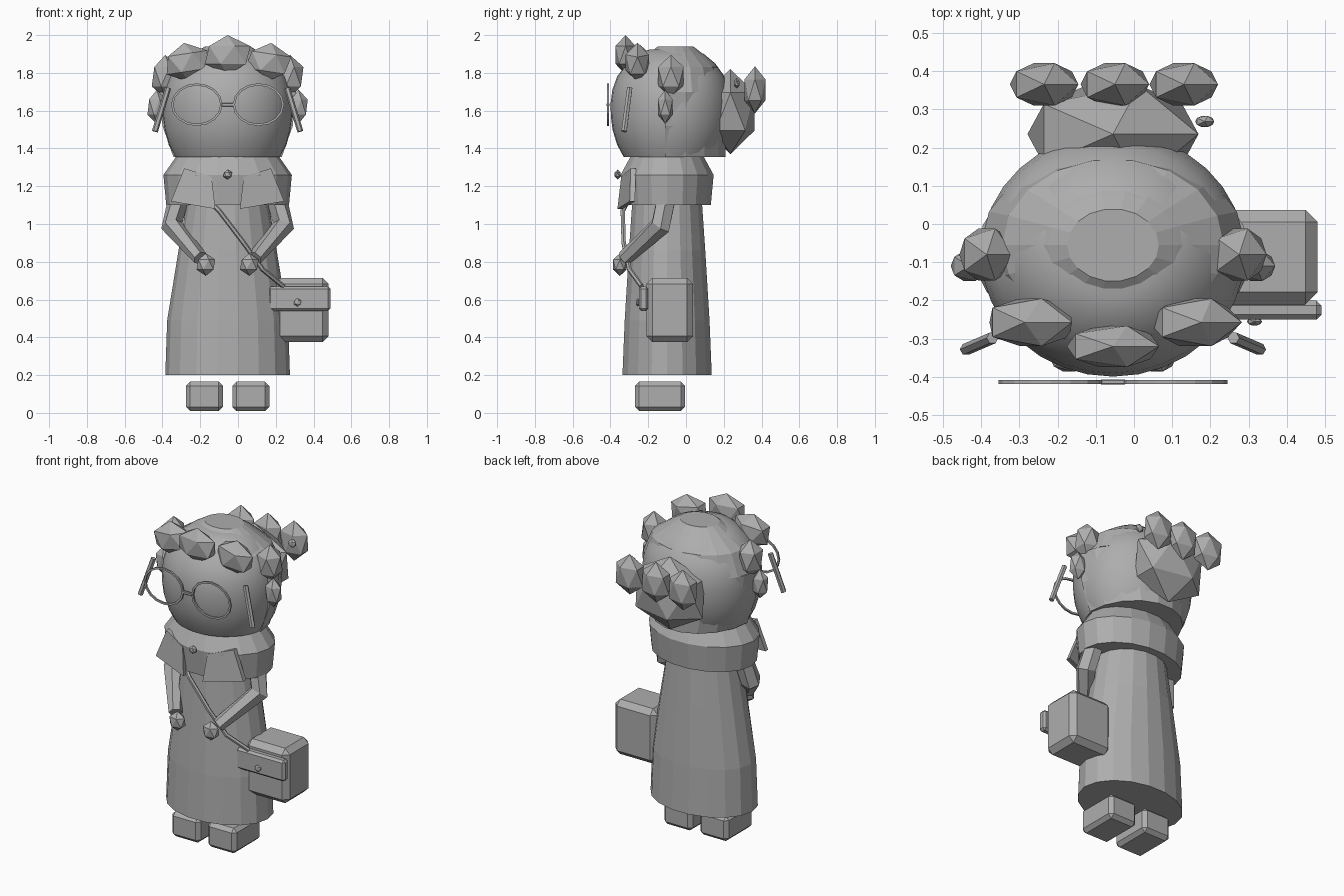
import bpy, bmesh, math
from mathutils import Vector

if "Cube" in bpy.data.objects:
    bpy.data.objects.remove(bpy.data.objects["Cube"])

CX = -0.055  # the figure's own centre line
grey = bpy.data.materials.new("plain_grey")
grey.diffuse_color = (0.42, 0.42, 0.42, 1)
grey.use_nodes = True
grey.node_tree.nodes["Principled BSDF"].inputs["Base Color"].default_value = grey.diffuse_color


def finish(name, bm, smooth=None):
    bmesh.ops.recalc_face_normals(bm, faces=bm.faces)
    me = bpy.data.meshes.new(name)
    bm.to_mesh(me)
    bm.free()
    ob = bpy.data.objects.new(name, me)
    bpy.context.collection.objects.link(ob)
    me.materials.append(grey)
    if smooth:
        bpy.context.view_layer.objects.active = ob
        ob.select_set(True)
        bpy.ops.object.shade_smooth_by_angle(angle=math.radians(smooth))
        ob.select_set(False)
    return ob


def skin(name, rings, smooth=None):
    """Join equal-length closed rings into a capped solid."""
    bm = bmesh.new()
    rows = [[bm.verts.new(p) for p in r] for r in rings]
    n = len(rows[0])
    for a, b in zip(rows, rows[1:]):
        for i in range(n):
            j = (i + 1) % n
            bm.faces.new((a[i], a[j], b[j], b[i]))
    bm.faces.new(rows[0])
    bm.faces.new(rows[-1])
    return finish(name, bm, smooth)


def lathe(name, cy, profile, segs, back_only=False, smooth=None):
    """Elliptical lathe; profile rows are z, x radius, y radius."""
    if back_only:
        angles = [math.pi * i / segs for i in range(segs + 1)]
    else:
        angles = [math.tau * i / segs for i in range(segs)]
    return skin(name, [[(CX + rx * math.cos(a), cy + ry * math.sin(a), z)
                        for a in angles] for z, rx, ry in profile], smooth)


def gem(name, pos, size, tilt=0):
    bm = bmesh.new()
    bmesh.ops.create_icosphere(bm, subdivisions=1, radius=1)
    ob = finish(name, bm)
    ob.location, ob.scale, ob.rotation_euler = pos, size, (0, tilt, 0)
    return ob


def box(name, lo, hi, bevel):
    bm = bmesh.new()
    bmesh.ops.create_cube(bm, size=1)
    lo, hi = Vector(lo), Vector(hi)
    for v in bm.verts:
        v.co = (lo + hi) / 2 + v.co * (hi - lo)
    bmesh.ops.bevel(bm, geom=bm.edges[:], offset=bevel, segments=1, affect='EDGES')
    return finish(name, bm)


def tube(name, path, radii, sides=6):
    """Straight-segment limb with a polygon cross-section."""
    pts = [Vector(p) for p in path]
    rings = []
    for i, p in enumerate(pts):
        d = (pts[min(i + 1, len(pts) - 1)] - pts[max(i - 1, 0)]).normalized()
        u = d.cross(Vector((0, 1, 0.01))).normalized()
        w = d.cross(u)
        rings.append([p + radii[i] * (math.cos(t) * u + math.sin(t) * w)
                      for t in (math.tau * k / sides for k in range(sides))])
    return skin(name, rings)


# Dress and shoulder cape
lathe("dress", -0.10, [(0.2, .33, .24), (0.49, .32, .228), (0.86, .26, .205),
                       (1.12, .215, .187), (1.3, .19, .17)], 18)
lathe("cape", -0.10, [(1.10, .325, .235), (1.26, .34, .25), (1.36, .27, .195)], 18)

# Head, hair shell behind it and crown on top
lathe("head", -0.08, [(1.355, .28, .25), (1.42, .312, .285), (1.50, .335, .309),
                      (1.57, .344, .318), (1.64, .345, .319), (1.71, .335, .31),
                      (1.78, .308, .285), (1.85, .255, .235), (1.90, .19, .175),
                      (1.925, .12, .11)], 32, smooth=35)
lathe("back_hair", -0.11, [(1.355, .287, .325), (1.52, .345, .325), (1.70, .362, .315)],
      9, back_only=True)
lathe("crown_hair", -0.055, [(1.70, .345, .255), (1.83, .29, .225), (1.91, .17, .135),
                             (1.94, .12, .095)], 18)

# Curls around the forehead and temples
gem("front_curl", (CX, -.32, 1.895), (.135, .063, .105))
for s in (-1, 1):
    gem("forehead_curl", (CX + s * .215, -.257, 1.855), (.13, .073, .105), s * .15)
    gem("side_curl", (CX + s * .33, -.08, 1.78), (.08, .08, .115))
    gem("lower_side_curl", (CX + s * .375, -.11, 1.62), (.055, .046, .09))

# Bun with three curls and a bead
gem("bun", (CX, .235, 1.595), (.25, .15, .225))
for x in (-.235, -.05, .13):
    gem("bun_curl", (x, .365, 1.71), (.10, .065, .125))
gem("bun_bead", (.185, .268, 1.745), (.028, .017, .028))

for s in (-1, 1):
    # Glasses rim and temple bar
    cx, segs = CX + s * .163, 16
    rim = []
    for i in range(segs + 1):
        a = math.tau * i / segs
        c, q = math.cos(a), math.sin(a)
        rim.append([(cx + (.13 + d) * c, -.413 + e, 1.632 + (.107 + d) * q)
                    for d, e in ((-.006, -.005), (.006, -.005), (.006, .005), (-.006, .005))])
    skin("glasses_rim", rim)
    tube("glasses_temple", [(CX + s * .315, -.298, 1.72), (CX + s * .385, -.328, 1.49)],
         [.016, .016], 6)

    # Arms and hands
    tube("arm", [(CX + s * .245, -.09, 1.20), (CX + s * .295, -.135, .99),
                 (CX + s * .145, -.325, .82)], [.055, .058, .040], 6)
    gem("hand", (CX + s * .115, -.35, .785), (.055, .042, .06))

    # Collar flaps lying over the cape
    quad = [(.23, -.285, 1.295), (.085, -.335, 1.25), (.065, -.355, 1.08), (.30, -.29, 1.12)]
    skin("collar_flap", [[(CX + s * x, y + o, z) for x, y, z in quad] for o in (-.008, .02)])

    # Shoes
    fx = CX + s * .123
    box("shoe", (fx - .098, -.27, .01), (fx + .098, -.005, .165), .022)

box("glasses_bridge", (CX - .033, -.42, 1.622), (CX + .033, -.406, 1.64), .003)
gem("collar_button", (CX, -.362, 1.262), (.026, .018, .026))

# Shoulder bag
tube("bag_strap", [(-.17, -.30, 1.14), (-.10, -.335, 1.07), (.03, -.33, .90),
                   (.13, -.30, .76), (.24, -.235, .67)], [.013] * 5, 6)
box("bag", (.19, -.21, .375), (.48, .037, .715), .032)
box("bag_flap", (.16, -.25, .54), (.49, -.20, .67), .013)
gem("bag_button", (.315, -.255, .585), (.022, .012, .022))
